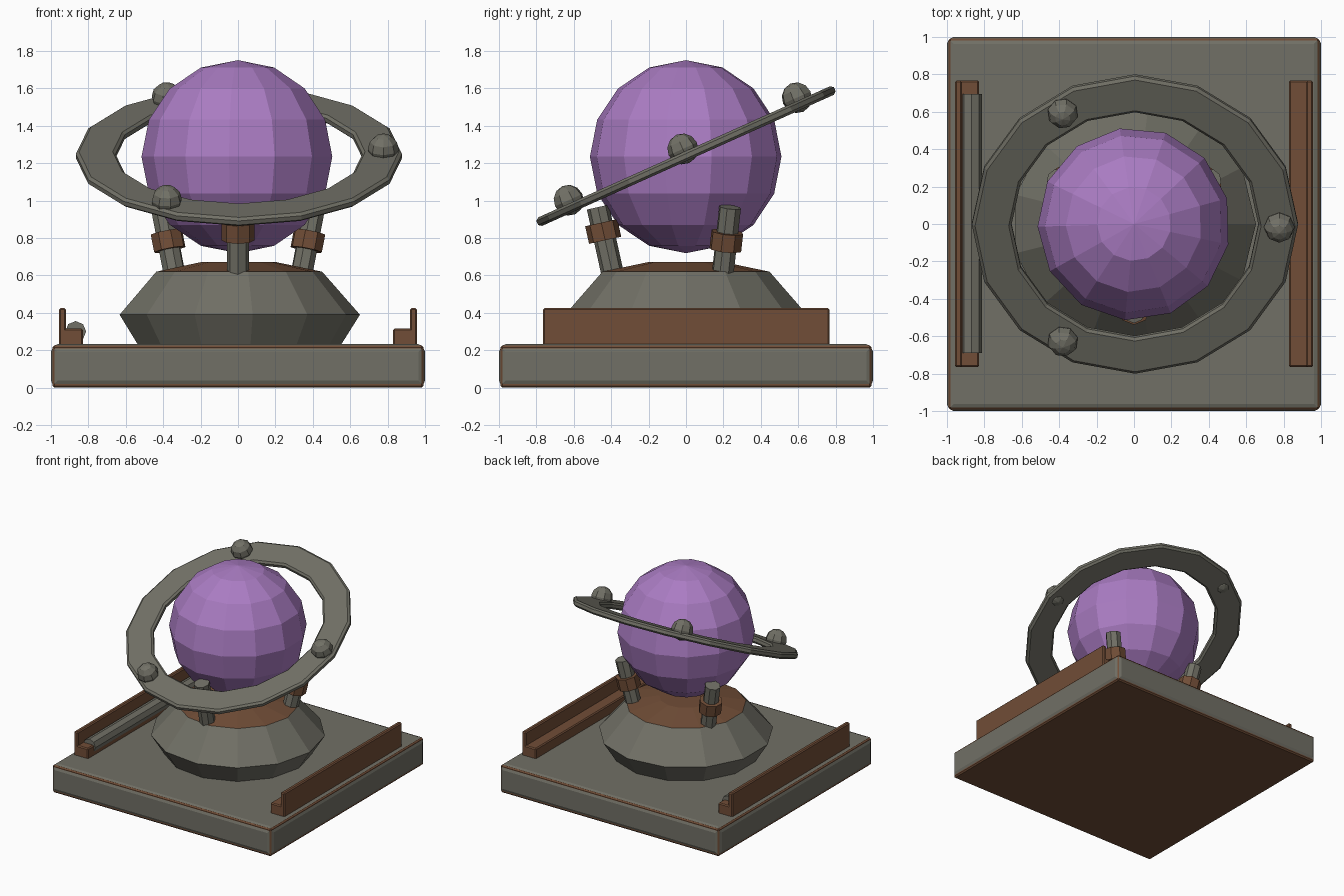
import bpy, bmesh, math
from mathutils import Vector, Matrix

if "Cube" in bpy.data.objects:
    bpy.data.objects.remove(bpy.data.objects["Cube"])


def material(name, rgb):
    m = bpy.data.materials.new(name)
    m.diffuse_color = (*rgb, 1)
    m.use_nodes = True
    m.node_tree.nodes["Principled BSDF"].inputs["Base Color"].default_value = m.diffuse_color
    return m


GREY = material("stone_grey", (0.165, 0.162, 0.132))
BROWN = material("rust_brown", (0.165, 0.075, 0.038))
PURPLE = material("orb_purple", (0.40, 0.20, 0.54))


def finish(name, bm, *mats):
    bmesh.ops.recalc_face_normals(bm, faces=bm.faces)
    me = bpy.data.meshes.new(name)
    bm.to_mesh(me)
    bm.free()
    for m in mats:
        me.materials.append(m)
    ob = bpy.data.objects.new(name, me)
    bpy.context.collection.objects.link(ob)
    return ob


def box(name, lo, hi, mat, bevel=0.008):
    bm = bmesh.new()
    bmesh.ops.create_cube(bm, size=1)
    lo, hi = Vector(lo), Vector(hi)
    for v in bm.verts:
        v.co = (lo + hi) / 2 + v.co * (hi - lo)
    bmesh.ops.bevel(bm, geom=bm.edges[:], offset=bevel, segments=1, affect='EDGES')
    return finish(name, bm, mat)


def lathe(bm, profile, n, phase=0.0, closed=False):
    """Revolve (radius, z) points around z; open profiles get end caps."""
    rings = [[bm.verts.new((r * math.cos(phase + math.tau * i / n),
                            r * math.sin(phase + math.tau * i / n), z))
              for i in range(n)] for r, z in profile]
    pairs = list(zip(rings, rings[1:]))
    if closed:
        pairs.append((rings[-1], rings[0]))
    else:
        bm.faces.new(rings[0])
        bm.faces.new(rings[-1])
    for a, b in pairs:
        for i in range(n):
            j = (i + 1) % n
            bm.faces.new((a[i], a[j], b[j], b[i]))


def rod(name, p, q, r, n, mat):
    p, q = Vector(p), Vector(q)
    bm = bmesh.new()
    bmesh.ops.create_cone(bm, cap_ends=True, segments=n, radius1=r, radius2=r,
                          depth=(q - p).length)
    rot = (q - p).to_track_quat('Z', 'Y').to_matrix().to_4x4()
    bmesh.ops.transform(bm, matrix=Matrix.Translation((p + q) / 2) @ rot, verts=bm.verts)
    return finish(name, bm, mat)


# Base: brown core with chamfered grey panels on the top and four sides
box("base_core", (-0.992, -0.992, 0), (0.992, 0.992, 0.226), BROWN, 0.01)


def panel(name, hu, hv, depth, matrix):
    bm = bmesh.new()
    c = 0.018
    corners = ((-1, -1), (1, -1), (1, 1), (-1, 1))
    low = [bm.verts.new((a * hu, b * hv, -0.02)) for a, b in corners]
    mid = [bm.verts.new((a * hu, b * hv, 0)) for a, b in corners]
    top = [bm.verts.new((a * (hu - c), b * (hv - c), depth)) for a, b in corners]
    bm.faces.new(low)
    bm.faces.new(top)
    for a, b in ((low, mid), (mid, top)):
        for i in range(4):
            j = (i + 1) % 4
            bm.faces.new((a[i], a[j], b[j], b[i]))
    bmesh.ops.transform(bm, matrix=matrix, verts=bm.verts)
    finish(name, bm, GREY)


panel("top_panel", 0.98, 0.98, 0.007, Matrix.Translation((0, 0, 0.226)))
for k, side in enumerate(("front", "right", "back", "left")):
    panel(side + "_panel", 0.982, 0.095, 0.008,
          Matrix.Rotation(k * math.pi / 2, 4, 'Z') @ Matrix.Translation((0, -0.992, 0.115))
          @ Matrix.Rotation(math.pi / 2, 4, 'X'))

# Pedestal: grey faceted body with a brown crown
bm = bmesh.new()
lathe(bm, [(0.545, 0.22), (0.652, 0.39), (0.45, 0.62), (0.2, 0.672)], 13)
for f in bm.faces:
    f.material_index = int(f.calc_center_median().z > 0.6)
finish("pedestal", bm, GREY, BROWN)

# Orb
bm = bmesh.new()
bmesh.ops.create_uvsphere(bm, u_segments=13, v_segments=8, radius=0.516)
bmesh.ops.transform(bm, verts=bm.verts, matrix=Matrix.Translation((0, 0, 1.235))
                    @ Matrix.Rotation(math.radians(8.5), 4, 'Z'))
finish("orb", bm, PURPLE)

# Tilted ring with three studs
tilt = Matrix.Translation((0.005, 0, 1.238)) @ Matrix.Rotation(math.radians(24.2), 4, 'X')
bm = bmesh.new()
lathe(bm, [(0.66, -0.012), (0.675, -0.025), (0.855, -0.025), (0.872, -0.012),
           (0.872, 0.012), (0.855, 0.025), (0.675, 0.025), (0.66, 0.012)], 16, closed=True)
bmesh.ops.transform(bm, matrix=tilt, verts=bm.verts)
finish("ring", bm, GREY)
for k in range(3):
    bm = bmesh.new()
    bmesh.ops.create_uvsphere(bm, u_segments=8, v_segments=6, radius=0.083)
    spin = Matrix.Rotation(k * math.tau / 3, 4, 'Z')
    bmesh.ops.transform(bm, verts=bm.verts,
                        matrix=tilt @ spin @ Matrix.Translation((0.772, 0, 0.042)))
    finish("ring_stud_%d" % (k + 1), bm, GREY)

# Three leaning struts with collars
for k, (deg, collar_z) in enumerate(((270, 0.835), (30, 0.785), (150, 0.785))):
    d = Vector((math.cos(math.radians(deg)), math.sin(math.radians(deg)), 0))

    def at(z):
        return d * (0.395 + (z - 0.62) * 0.222) + Vector((0, 0, z))

    rod("strut_%d" % (k + 1), at(0.57), at(0.965), 0.06, 8, GREY)
    rod("strut_collar_%d" % (k + 1), at(collar_z - 0.047), at(collar_z + 0.047),
        0.088, 8, BROWN)

# L-shaped side rails
for side, s in (("left", -1), ("right", 1)):
    for part, a, b, top in (("wall", 0.92, 0.957, 0.425), ("ledge", 0.828, 0.95, 0.315)):
        x0, x1 = sorted((s * a, s * b))
        box("%s_rail_%s" % (side, part), (x0, -0.765, 0.222), (x1, 0.767, top), BROWN)

# Loose rod resting in the left rail
rod("rail_rod", (-0.868, -0.69, 0.3), (-0.868, 0.695, 0.3), 0.056, 8, GREY)
